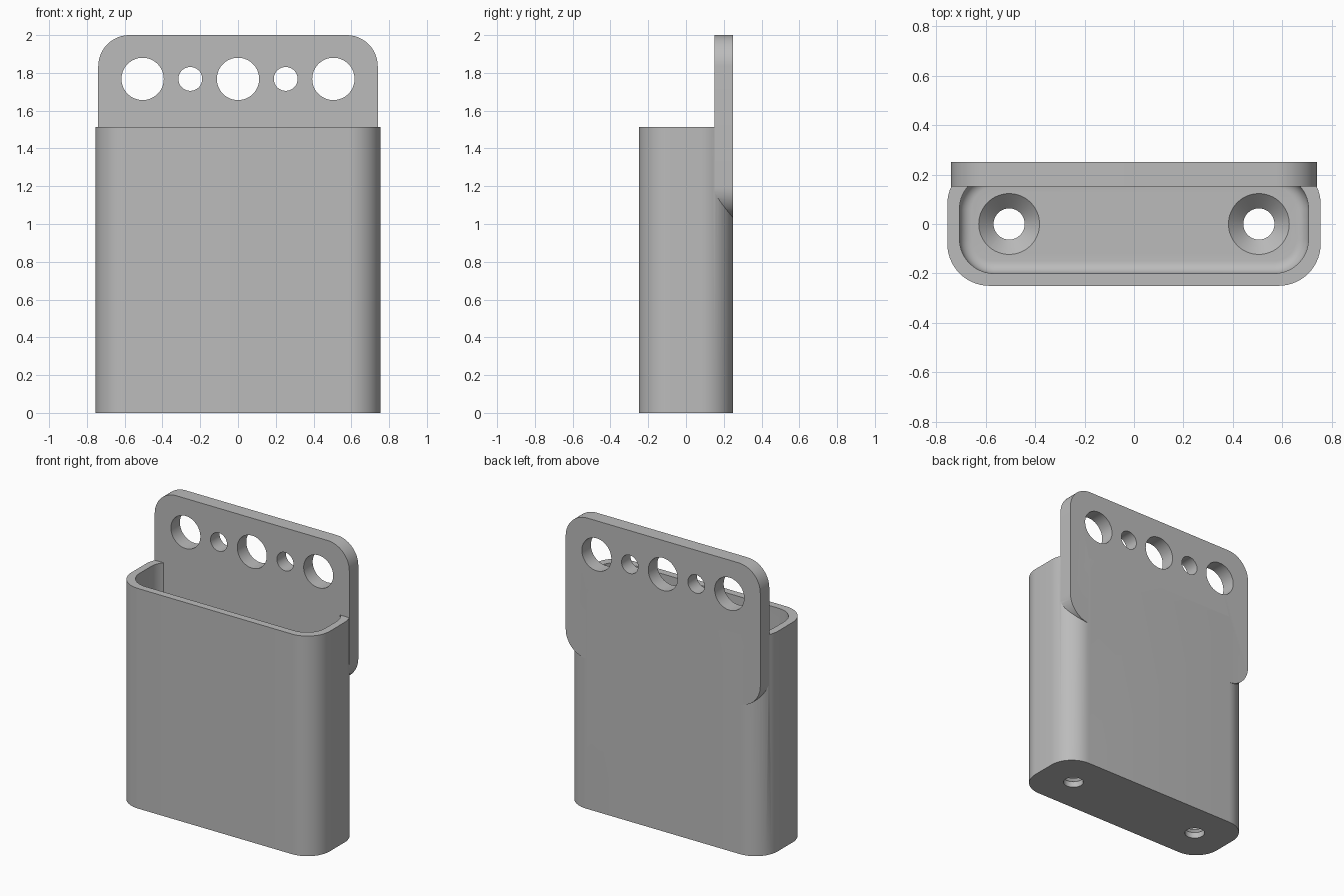
import bpy
import bmesh
from math import sin, cos, pi, radians
from mathutils import Matrix

if "Cube" in bpy.data.objects:
    bpy.data.objects.remove(bpy.data.objects["Cube"], do_unlink=True)

grey = bpy.data.materials.new("plain grey")
grey.use_nodes = True
grey.diffuse_color = (0.5, 0.5, 0.5, 1)
grey.node_tree.nodes["Principled BSDF"].inputs["Base Color"].default_value = (0.5, 0.5, 0.5, 1)

STEPS = 14


def rounded_rect(hx, hy, r, z):
    """Outline of a rounded rectangle, counter-clockwise."""
    points = []
    for corner, (sx, sy) in enumerate([(1, 1), (-1, 1), (-1, -1), (1, -1)]):
        for i in range(STEPS + 1):
            a = (corner + i / STEPS) * pi / 2
            points.append((sx * (hx - r) + r * cos(a), sy * (hy - r) + r * sin(a), z))
    return points


def loft(name, outlines, matrix=Matrix()):
    """Closed solid through a series of outlines, capped at both ends."""
    bm = bmesh.new()
    rings = [[bm.verts.new(p) for p in outline] for outline in outlines]
    for low, high in zip(rings, rings[1:]):
        for i in range(len(low)):
            j = (i + 1) % len(low)
            bm.faces.new((low[i], low[j], high[j], high[i]))
    bm.faces.new(rings[0][::-1])
    bm.faces.new(rings[-1])
    bm.transform(matrix)
    bmesh.ops.recalc_face_normals(bm, faces=bm.faces)
    mesh = bpy.data.meshes.new(name)
    bm.to_mesh(mesh)
    bm.free()
    mesh.materials.append(grey)
    obj = bpy.data.objects.new(name, mesh)
    bpy.context.collection.objects.link(obj)
    return obj


def combine(target, other, operation):
    """Apply a boolean and discard the second object."""
    mod = target.modifiers.new("combine", 'BOOLEAN')
    mod.operation, mod.object, mod.solver = operation, other, 'EXACT'
    bpy.context.view_layer.objects.active = target
    bpy.ops.object.modifier_apply(modifier=mod.name)
    bpy.data.objects.remove(other, do_unlink=True)


def drill(target, r1, r2, depth, location, tilt=0):
    bpy.ops.mesh.primitive_cone_add(vertices=64, radius1=r1, radius2=r2, depth=depth,
                                    location=location, rotation=(tilt, 0, 0))
    cutter = bpy.context.object
    cutter.hide_render = True
    cutter.data.materials.append(grey)
    combine(target, cutter, 'DIFFERENCE')


# Open box: outer wall, rim, inner wall, filleted floor
TOP, FLOOR, FILLET = 1.513, 0.1, 0.05
outlines = [rounded_rect(0.755, 0.25, 0.17, 0),
            rounded_rect(0.755, 0.25, 0.17, TOP),
            rounded_rect(0.706, 0.2, 0.14, TOP)]
for i in range(9):
    a = i / 8 * pi / 2
    inset = FILLET * (1 - cos(a))
    outlines.append(rounded_rect(0.706 - inset, 0.2 - inset, 0.14 - inset,
                                 FLOOR + FILLET * (1 - sin(a))))
holder = loft("holder_box", outlines)

# Countersunk screw holes in the floor
for x in (-0.505, 0.505):
    drill(holder, 0.063, 0.063, 0.4, (x, 0, 0))
    drill(holder, 0.063, 0.133, 0.07, (x, 0, 0.075))

# Back plate with a row of alternating large and small holes
upright = Matrix.Translation((0, 0, 1.515)) @ Matrix.Rotation(radians(90), 4, 'X')
plate = loft("back_plate", [rounded_rect(0.74, 0.485, 0.165, z) for z in (-0.25, -0.152)], upright)
for i in range(-2, 3):
    r = 0.063 if i % 2 else 0.112
    drill(plate, r, r, 0.5, (i * 0.2525, 0.2, 1.768), radians(90))

combine(holder, plate, 'UNION')
holder.name = "wall_holder"

bpy.ops.object.select_all(action='DESELECT')
holder.select_set(True)
bpy.context.view_layer.objects.active = holder
bpy.ops.object.shade_smooth_by_angle(angle=radians(30))
